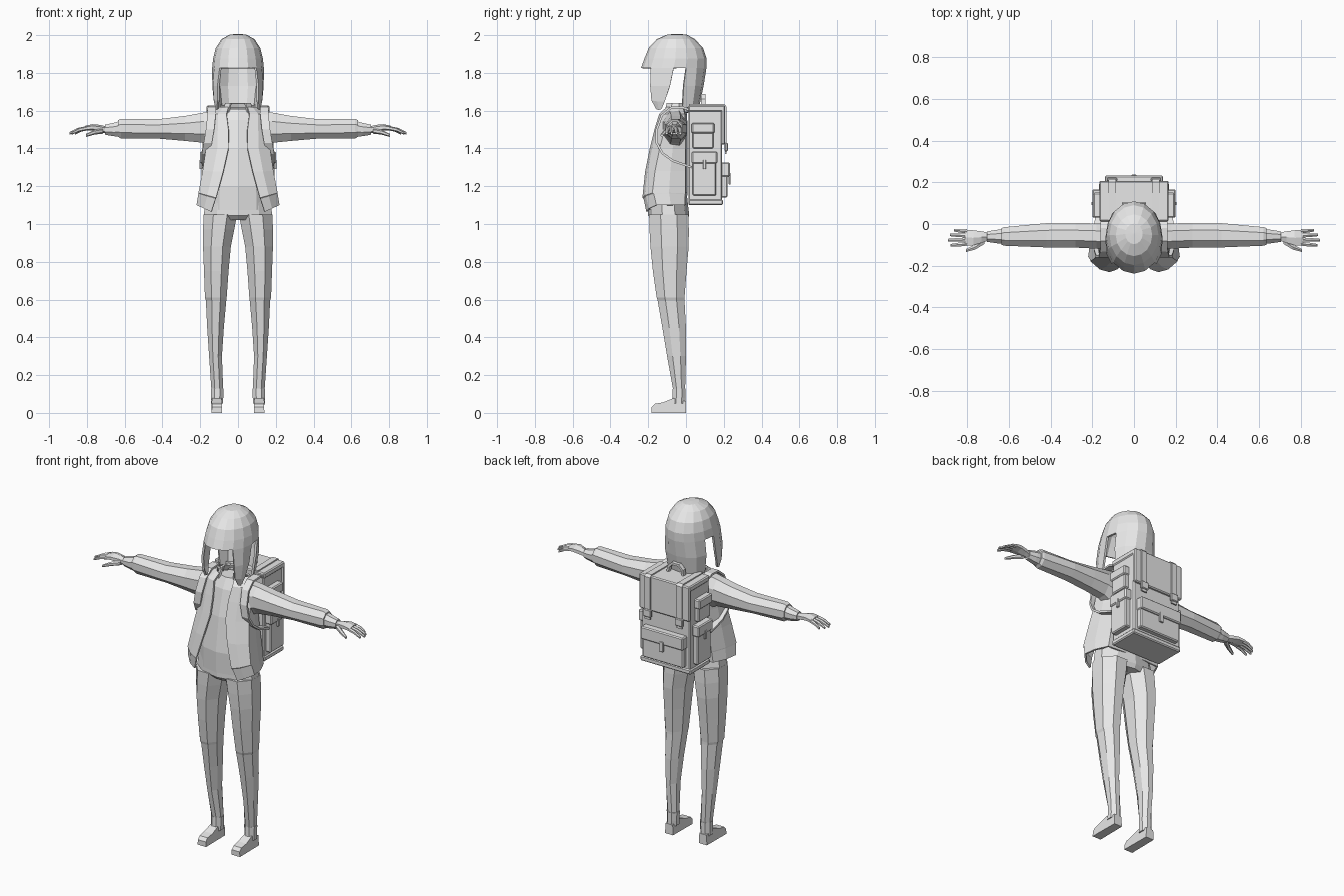
import bpy, bmesh, math

grey = bpy.data.materials.new("light grey")
grey.diffuse_color = (0.8, 0.8, 0.8, 1)


def make(name, verts, faces, mirror=False, solid=0.0, bevel=0.0):
    """Mesh object from verts and faces, optionally mirrored, thickened or bevelled."""
    me = bpy.data.meshes.new(name)
    bm = bmesh.new()
    vs = [bm.verts.new(v) for v in verts]
    for f in faces:
        bm.faces.new([vs[i] for i in f])
    bmesh.ops.recalc_face_normals(bm, faces=bm.faces)
    if bevel:
        bmesh.ops.bevel(bm, geom=bm.edges[:], offset=bevel, segments=1, affect='EDGES')
    bm.to_mesh(me)
    bm.free()
    me.materials.append(grey)
    ob = bpy.data.objects.new(name, me)
    bpy.context.collection.objects.link(ob)
    if mirror:
        m = ob.modifiers.new("mirror", 'MIRROR')
        m.use_clip = True
        m.merge_threshold = 0.0005
    if solid:
        s = ob.modifiers.new("thickness", 'SOLIDIFY')
        s.thickness = solid
        s.offset = 0
    return ob


def bridge(rows, n, closed):
    """Quads between successive rows of n points."""
    m = n if closed else n - 1
    return [(r * n + i, r * n + (i + 1) % n, (r + 1) * n + (i + 1) % n, (r + 1) * n + i)
            for r in range(rows - 1) for i in range(m)]


def loft(name, rows, axis='z', n=8, mirror=False, cap_end=True):
    """Rows are (position, a0, a1, b0, b1): n-gon filling that extent."""
    verts = []
    k = 1 / math.cos(math.pi / n)
    for p, a0, a1, b0, b1 in rows:
        for i in range(n):
            t = (i + 0.5) * 2 * math.pi / n
            a = (a0 + a1) / 2 + (a1 - a0) / 2 * k * math.cos(t)
            b = (b0 + b1) / 2 + (b1 - b0) / 2 * k * math.sin(t)
            verts.append((a, b, p) if axis == 'z' else (p, a, b))
    faces = bridge(len(rows), n, True) + [tuple(range(n))]
    if cap_end:
        faces.append(tuple(range(len(verts) - n, len(verts))))
    return make(name, verts, faces, mirror)


def box(name, x0, x1, y0, y1, z0, z1, bevel=0.006, mirror=False):
    v = [(x, y, z) for x in (x0, x1) for y in (y0, y1) for z in (z0, z1)]
    f = [(0, 1, 3, 2), (4, 6, 7, 5), (0, 4, 5, 1), (2, 3, 7, 6), (0, 2, 6, 4), (1, 5, 7, 3)]
    return make(name, v, f, mirror, bevel=bevel)


def ribbon(name, pts, half, thick, mirror=False):
    """Flat strap of given half width along points (x, y, z)."""
    v = [(x + s * half, y, z) for x, y, z in pts for s in (-1, 1)]
    return make(name, v, bridge(len(pts), 2, False), mirror, solid=thick)


# legs, pelvis, ankle cuffs and shoes
loft("trouser_leg", [(1.05, 0.005, 0.182, -0.195, 0.012), (0.97, 0.02, 0.185, -0.193, 0.015),
                     (0.88, 0.038, 0.185, -0.188, 0.014), (0.75, 0.05, 0.18, -0.175, 0.003),
                     (0.61, 0.06, 0.175, -0.155, -0.008), (0.595, 0.062, 0.17, -0.15, -0.008),
                     (0.45, 0.075, 0.163, -0.125, 0.0), (0.30, 0.085, 0.153, -0.1, 0.0),
                     (0.11, 0.078, 0.14, -0.066, -0.005)], mirror=True)
loft("pelvis", [(1.02, -0.15, 0.15, -0.17, 0.0), (1.045, -0.182, 0.182, -0.195, 0.012),
                (1.15, -0.165, 0.165, -0.195, 0.0)], n=10)
loft("ankle_cuff", [(0.13, 0.076, 0.143, -0.07, -0.002), (0.08, 0.078, 0.142, -0.072, -0.002),
                    (0.05, 0.08, 0.142, -0.075, -0.002)], mirror=True)
side = [(0, 0), (0, 0.06), (-0.065, 0.078), (-0.12, 0.056), (-0.165, 0.048), (-0.182, 0.03), (-0.182, 0)]
wid = [0.026, 0.024, 0.024, 0.028, 0.026, 0.026, 0.028]
shoe = [(0.112 + s * w, y, z) for s in (-1, 1) for (y, z), w in zip(side, wid)]
make("shoe", shoe, [tuple(range(7)), tuple(range(7, 14))] +
     [(i, (i + 1) % 7, (i + 1) % 7 + 7, i + 7) for i in range(7)], True)

# shirt
loft("shirt", [(1.075, -0.16, 0.16, -0.2, -0.005), (1.2, -0.155, 0.155, -0.205, -0.01),
               (1.4, -0.14, 0.14, -0.178, -0.01), (1.55, -0.115, 0.115, -0.14, -0.01),
               (1.61, -0.06, 0.06, -0.11, -0.01)], n=10)

# open jacket: half outline per row, mirrored
verts = []
for z, xe, yf, xs, yb, drop in [(1.615, 0.05, -0.10, 0.10, -0.01, 0), (1.58, 0.06, -0.138, 0.15, 0, 0),
                                (1.50, 0.05, -0.162, 0.16, 0.004, 0), (1.40, 0.05, -0.187, 0.165, 0.004, 0),
                                (1.28, 0.078, -0.212, 0.183, 0.004, 0.005), (1.165, 0.115, -0.226, 0.205, 0.004, 0.025),
                                (1.16, 0.118, -0.22, 0.205, 0.002, 0.025), (1.10, 0.14, -0.205, 0.215, 0.0, 0.035)]:
    verts += [(xe, yf, z - drop), ((xe + xs) / 2, yf + 0.012, z - drop / 2), (xs, yf + 0.05, z),
              (xs * 0.95, (yf + 0.04 + yb) / 2, z), (xs * 0.8, yb - 0.01, z), (0, yb, z)]
make("jacket", verts, bridge(8, 6, False), True, solid=0.01)

# jacket collar, open at the front
verts = [(r * math.sin(a), -0.055 - r * 0.8 * math.cos(a), z)
         for r, z in ((0.085, 1.59), (0.066, 1.64)) for a in [0.6 + i * (math.pi - 0.6) / 4 for i in range(5)]]
make("collar", verts, bridge(2, 5, False), True, solid=0.01)

# sleeves and cuffs
loft("sleeve", [(0.11, -0.125, 0.0, 1.40, 1.60), (0.18, -0.118, 0.003, 1.43, 1.59),
                (0.28, -0.113, 0.005, 1.44, 1.572), (0.42, -0.112, 0.004, 1.452, 1.555),
                (0.62, -0.104, -0.015, 1.453, 1.557), (0.635, -0.1, -0.02, 1.462, 1.55)],
     axis='x', mirror=True)
loft("sleeve_cuff", [(0.625, -0.095, -0.025, 1.462, 1.545), (0.66, -0.092, -0.028, 1.465, 1.535),
                     (0.705, -0.085, -0.036, 1.473, 1.525)], axis='x', mirror=True)

# hands
loft("palm", [(0.69, -0.078, -0.043, 1.48, 1.512), (0.73, -0.09, -0.035, 1.488, 1.522),
              (0.77, -0.102, -0.03, 1.496, 1.526), (0.81, -0.103, -0.027, 1.496, 1.518)],
     axis='x', n=6, mirror=True)
for name, ya, yb, xt in [("little_finger", -0.035, -0.03, 0.862), ("ring_finger", -0.055, -0.052, 0.882),
                         ("middle_finger", -0.075, -0.077, 0.892), ("index_finger", -0.095, -0.102, 0.88)]:
    xm, ym = (0.8 + xt) / 2, (ya + yb) / 2
    loft(name, [(0.8, ya - 0.01, ya + 0.01, 1.497, 1.517), (xm, ym - 0.009, ym + 0.009, 1.49, 1.508),
                (xt, yb - 0.006, yb + 0.006, 1.474, 1.486)], axis='x', n=6, mirror=True)
loft("thumb", [(0.715, -0.095, -0.06, 1.48, 1.505), (0.76, -0.122, -0.098, 1.475, 1.497),
               (0.805, -0.134, -0.12, 1.462, 1.476)], axis='x', n=6, mirror=True)

# hair: dome of half rings (front to back), with fringe, front lock and back hair
K = 9
rings = [(1.998, 0.04, -0.095, 0.0), (1.975, 0.083, -0.15, 0.042), (1.93, 0.112, -0.192, 0.085),
         (1.875, 0.126, -0.214, 0.103), (1.825, 0.131, -0.232, 0.102)]
verts = [(rx * math.sin(k * math.pi / 8), (y0 + y1) / 2 - (y1 - y0) / 2 * math.cos(k * math.pi / 8), z)
         for z, rx, y0, y1 in rings for k in range(K)]
faces = bridge(5, K, False)
verts.append((0, -0.045, 2.0))
faces += [(k, k + 1, len(verts) - 1) for k in range(8)]


def hang(start, rows):
    """Hang further rows of hair below the dome edge from ring index start."""
    prev = [4 * K + start + i for i in range(len(rows[0]))]
    for row in rows:
        cur = list(range(len(verts), len(verts) + len(row)))
        verts.extend(row)
        for i in range(len(row) - 1):
            faces.append((prev[i], prev[i + 1], cur[i + 1], cur[i]))
        prev = cur


hang(2, [[(0.104, -0.187, 1.73), (0.127, -0.14, 1.73), (0.13, -0.085, 1.73)],
         [(0.104, -0.18, 1.655), (0.122, -0.15, 1.65), (0.122, -0.112, 1.65)],
         [(0.106, -0.155, 1.61), (0.112, -0.143, 1.605), (0.112, -0.13, 1.61)]])
hang(5, [[(0.122, -0.014, 1.73), (0.1, 0.045, 1.73), (0.055, 0.077, 1.73), (0, 0.087, 1.73)],
         [(0.108, -0.02, 1.62), (0.088, 0.03, 1.615), (0.048, 0.055, 1.61), (0, 0.062, 1.61)]])
make("hair", verts, faces, True, solid=0.012)

# backpack body, lid and pockets
box("backpack_body", -0.16, 0.16, 0.012, 0.19, 1.10, 1.615)
box("backpack_base", -0.167, 0.167, 0.012, 0.196, 1.10, 1.13)
box("backpack_lid", -0.166, 0.166, 0.012, 0.207, 1.595, 1.628)
box("lid_drop", -0.166, 0.166, 0.185, 0.207, 1.42, 1.62)
box("back_pocket", -0.135, 0.135, 0.185, 0.22, 1.14, 1.30)
box("back_pocket_flap", -0.14, 0.14, 0.185, 0.232, 1.25, 1.325)
box("back_pocket_tab", -0.012, 0.012, 0.225, 0.236, 1.21, 1.27, 0.002)
box("side_pocket_upper", 0.155, 0.188, 0.035, 0.145, 1.40, 1.51, mirror=True)
box("side_flap_upper", 0.155, 0.196, 0.03, 0.15, 1.48, 1.535, mirror=True)
box("side_pocket_lower", 0.155, 0.192, 0.035, 0.16, 1.15, 1.34, mirror=True)
box("side_flap_lower", 0.155, 0.2, 0.03, 0.166, 1.32, 1.385, mirror=True)
box("side_tab_lower", 0.19, 0.203, 0.09, 0.106, 1.29, 1.34, 0.002, True)

# lid straps and buckles
ribbon("lid_strap", [(0.105, 0.015, 1.63), (0.105, 0.2, 1.632), (0.105, 0.211, 1.62), (0.105, 0.211, 1.37)],
       0.018, 0.008, True)
box("buckle", 0.08, 0.13, 0.205, 0.222, 1.385, 1.43, 0.004, True)

# carry handle
ribbon("handle", [(-0.045, 0.092, 1.62), (-0.042, 0.092, 1.655), (-0.02, 0.092, 1.677),
                  (0.02, 0.092, 1.677), (0.042, 0.092, 1.655), (0.045, 0.092, 1.62)], 0, 0)
bpy.data.objects.remove(bpy.data.objects["handle"])
arch = [(0.05, 1.62), (0.046, 1.658), (0.022, 1.682), (-0.022, 1.682), (-0.046, 1.658), (-0.05, 1.62)]
verts = [(x, y, z) for x, z in arch for y in (0.08, 0.104)]
make("carry_handle", verts, bridge(6, 2, False), solid=0.014)

# shoulder straps
ribbon("shoulder_strap", [(0.138, 0.03, 1.60), (0.138, -0.02, 1.618), (0.138, -0.08, 1.615),
                          (0.14, -0.128, 1.575), (0.148, -0.155, 1.50), (0.16, -0.155, 1.43),
                          (0.17, -0.125, 1.375), (0.172, -0.07, 1.335), (0.165, 0.03, 1.30)],
       0.022, 0.012, True)
